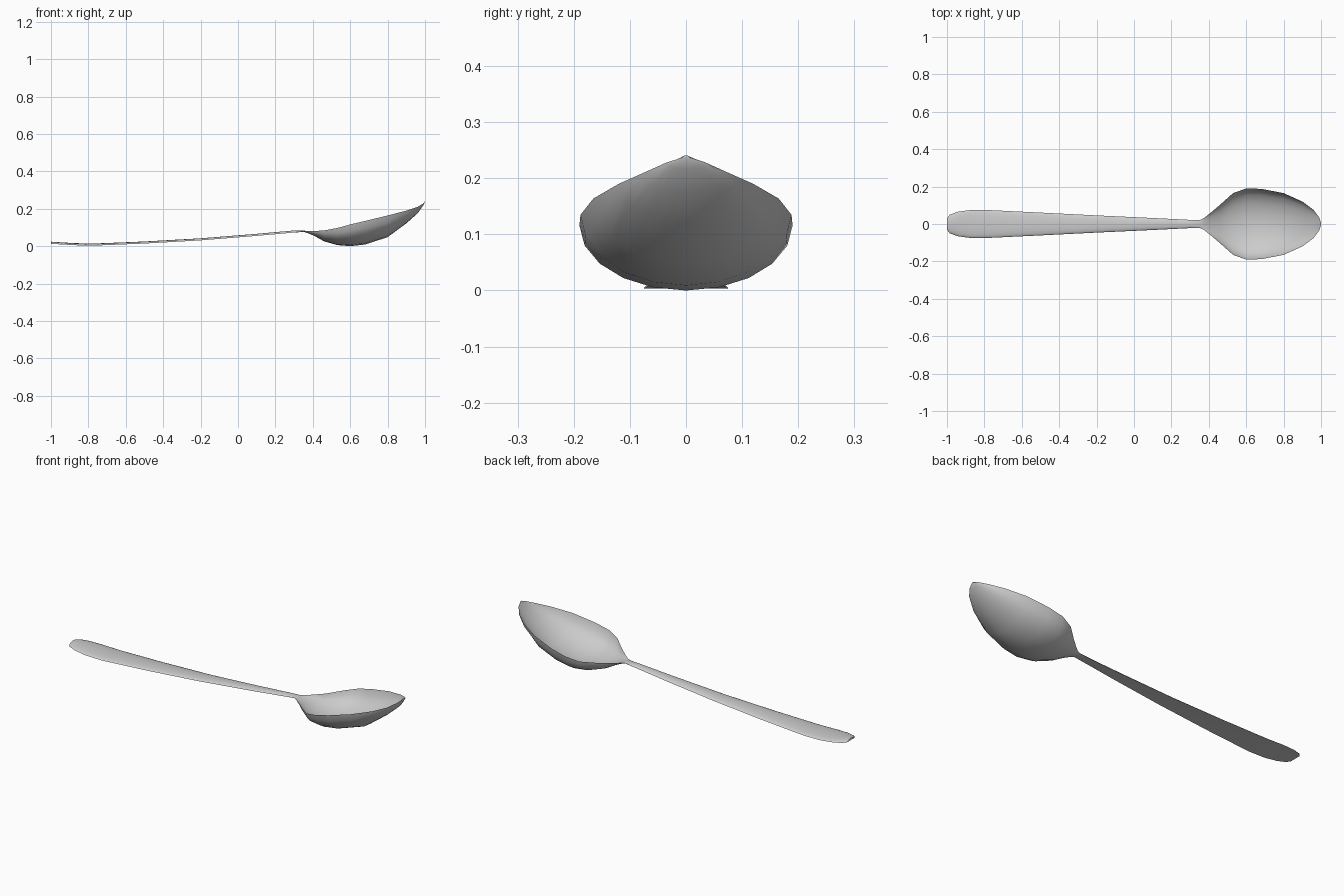
import bpy, bmesh, math

cube = bpy.data.objects.get("Cube")
if cube:
    bpy.data.objects.remove(cube, do_unlink=True)

metal = bpy.data.materials.new("brushed_grey_metal")
metal.use_nodes = True
colour = (0.6, 0.6, 0.6, 1)
metal.diffuse_color = colour
metal.node_tree.nodes["Principled BSDF"].inputs["Base Color"].default_value = colour

# Handle stations: x, half width, edge height (crowned top, nearly flat underside)
HANDLE = [(-1, .03, .013), (-.985, .05, .012), (-.94, .066, .009), (-.87, .075, .005),
          (-.77, .074, .003), (-.5, .061, .014), (-.2, .046, .031), (.1, .032, .055),
          (.3, .022, .073)]
# Bowl stations: x, half width, rim height, underside height
BOWL = [(.355, .022, .08, .075), (.375, .032, .08, .069), (.41, .06, .081, .054),
        (.46, .103, .084, .026), (.53, .165, .097, .006), (.6, .19, .116, 0),
        (.68, .188, .135, .009), (.8, .165, .164, .048), (.9, .12, .19, .122),
        (.96, .075, .21, .175), (.99, .035, .228, .217), (1, .006, .237, .236)]

SEGMENTS = 10


def section(bm, x, width, edge, top, bottom):
    """Closed ring: an elliptical arc across the top, another back underneath."""
    ring = []
    for i in range(SEGMENTS * 2):
        t = math.pi * (i / SEGMENTS - 0.5)
        centre = top if i <= SEGMENTS else bottom
        z = edge + (centre - edge) * abs(math.cos(t))
        ring.append(bm.verts.new((x, width * math.sin(t), z)))
    return ring


bm = bmesh.new()
rings = [section(bm, x, w, e, e + .011, e + .001) for x, w, e in HANDLE]
rings += [section(bm, x, w, r, min(b + .008, r + .004), b) for x, w, r, b in BOWL]

# Skin the sections and close both ends
for a, b in zip(rings, rings[1:]):
    for i in range(len(a)):
        j = (i + 1) % len(a)
        bm.faces.new((a[i], a[j], b[j], b[i]))
bm.faces.new(rings[0])
bm.faces.new(rings[-1])
bmesh.ops.recalc_face_normals(bm, faces=bm.faces)

mesh = bpy.data.meshes.new("spoon")
bm.to_mesh(mesh)
bm.free()
mesh.materials.append(metal)
spoon = bpy.data.objects.new("spoon", mesh)
bpy.context.collection.objects.link(spoon)

bpy.ops.object.select_all(action='DESELECT')
spoon.select_set(True)
bpy.context.view_layer.objects.active = spoon
bpy.ops.object.shade_smooth_by_angle(angle=math.radians(60))
